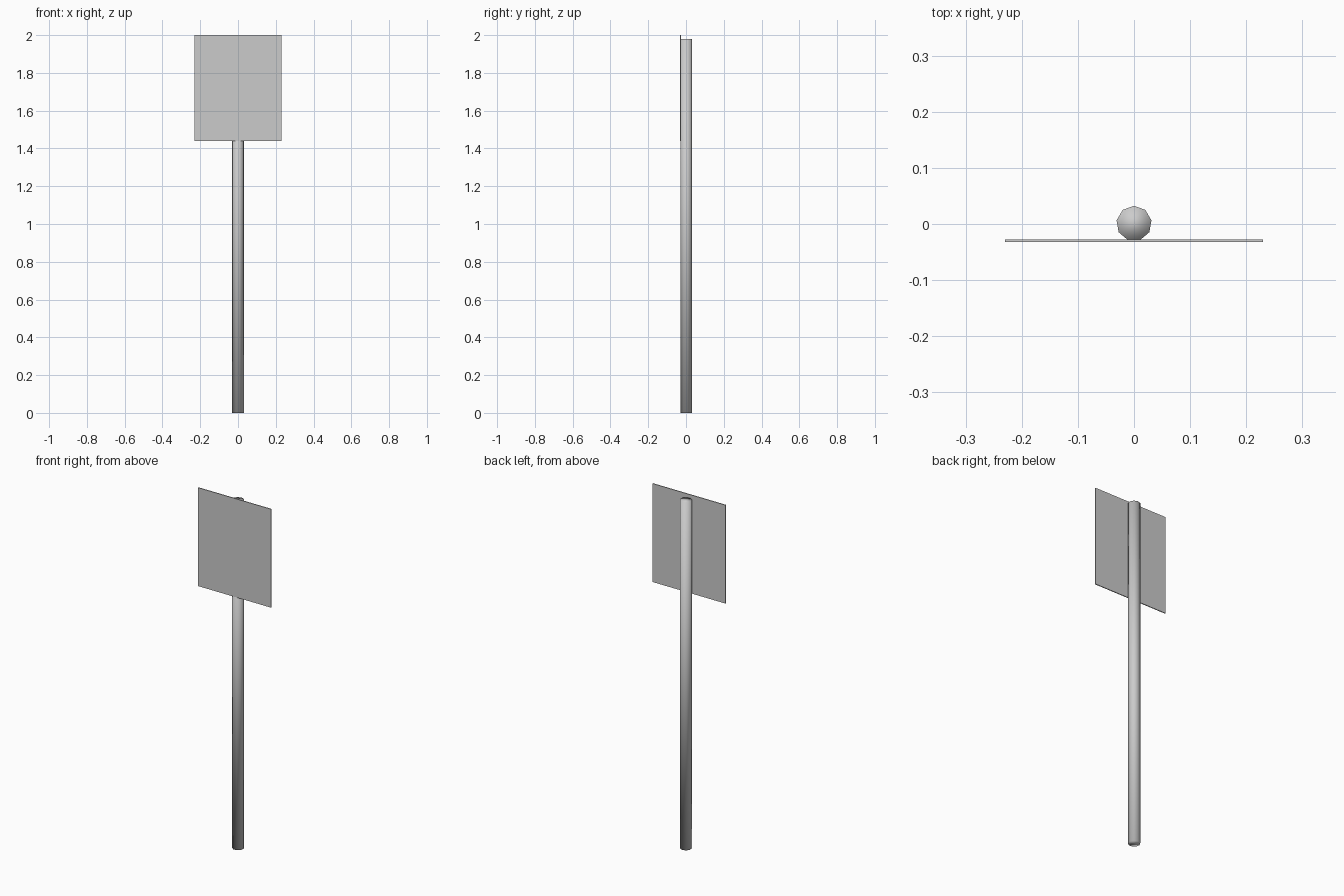
import bpy
import math

if "Cube" in bpy.data.objects:
    bpy.data.objects.remove(bpy.data.objects["Cube"])

# Nine-sided pole, one flat side facing the front, softly shaded over its ends
POLE_TOP = 1.98
bpy.ops.mesh.primitive_cylinder_add(vertices=9, radius=0.0315, depth=POLE_TOP,
                                    location=(0, 0.001, POLE_TOP / 2))
pole = bpy.context.object
pole.name = "pole"
# Put one corner exactly at the back (+y)
first = pole.data.vertices[0].co
pole.rotation_euler.z = math.pi / 2 - math.atan2(first.y, first.x)
bpy.ops.object.transform_apply(location=False, rotation=True, scale=False)
bpy.ops.object.shade_smooth()

# Thin rectangular sign plate fixed to the front of the pole
bpy.ops.mesh.primitive_cube_add(size=1, location=(0, -0.03, 1.72))
plate = bpy.context.object
plate.name = "sign_plate"
plate.scale = (0.46, 0.005, 0.56)
bpy.ops.object.transform_apply(location=False, rotation=False, scale=True)
